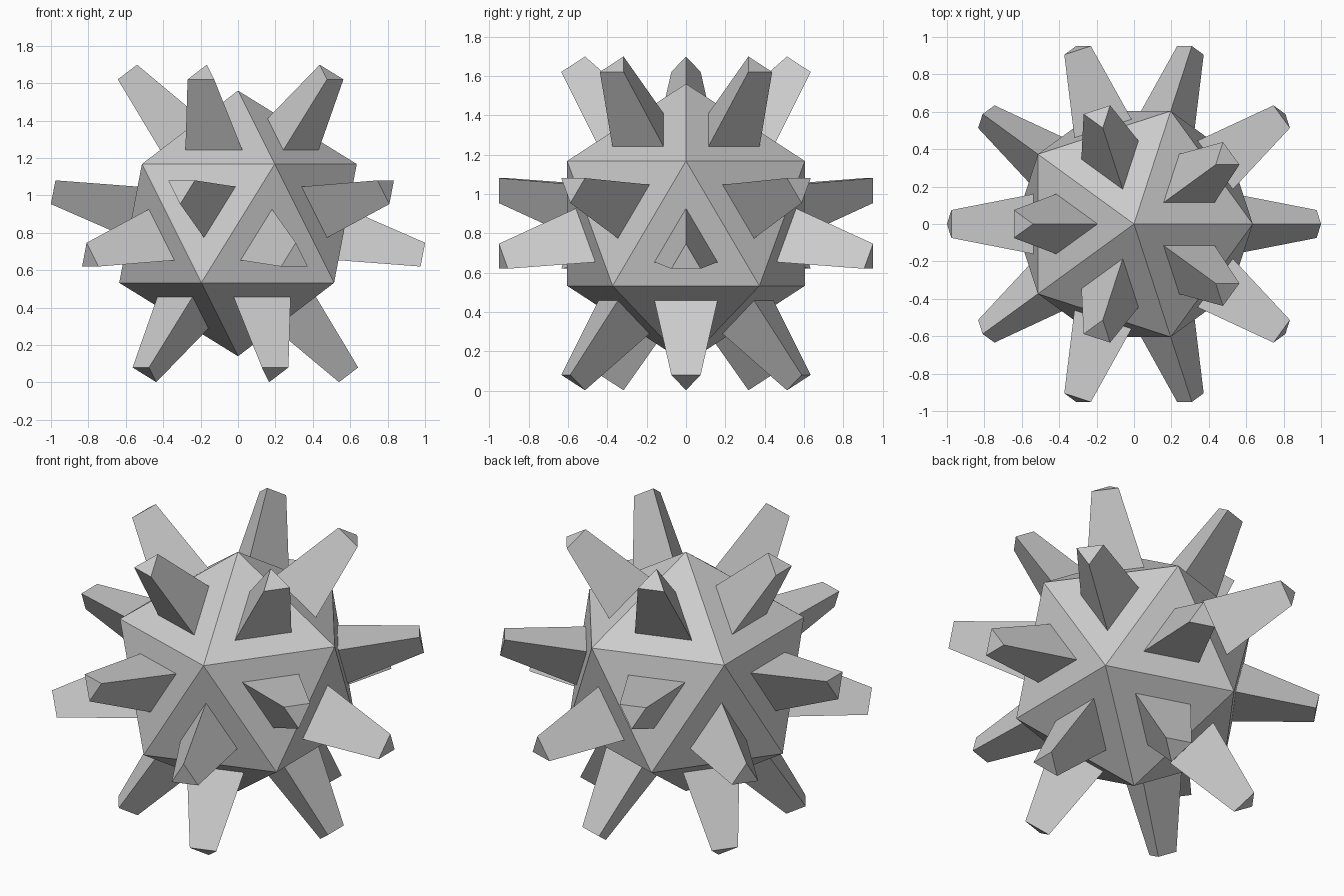
import bpy
import bmesh
from math import cos, sin, pi, sqrt
from mathutils import Vector

cube = bpy.data.objects.get("Cube")
if cube:
    bpy.data.objects.remove(cube, do_unlink=True)

RADIUS = 0.71        # centre to corner of the core
CENTRE_Z = 0.85
BASE_SCALE = 0.43    # spike foot relative to its core face
TIP_SCALE = 0.2      # spike tip relative to its core face
TIP_DISTANCE = 1.002  # centre to spike tip

grey = bpy.data.materials.new("grey")
grey.use_nodes = True
colour = (0.6, 0.6, 0.6, 1)
grey.diffuse_color = colour
grey.node_tree.nodes["Principled BSDF"].inputs["Base Color"].default_value = colour

# Core: a twenty-sided solid from two poles and two staggered rings of five
bm = bmesh.new()
for side in (1, -1):
    bm.verts.new((0, 0, side * RADIUS))
    for i in range(5):
        a = 2 * pi * i / 5
        ring = Vector((2 * cos(a), 2 * sin(a), 1)) * (RADIUS / sqrt(5))
        bm.verts.new(ring * side)
bmesh.ops.convex_hull(bm, input=bm.verts)
bmesh.ops.recalc_face_normals(bm, faces=bm.faces)

# Spike feet: inset every core face
core_faces = list(bm.faces)
inradius = core_faces[0].edges[0].calc_length() / (2 * sqrt(3))
bmesh.ops.inset_individual(bm, faces=core_faces, use_even_offset=True,
                           thickness=inradius * (1 - BASE_SCALE))

# Spikes: pull each foot outward and taper it
tips = bmesh.ops.extrude_discrete_faces(bm, faces=core_faces)["faces"]
for tip in tips:
    middle = tip.calc_center_median()
    end = middle.normalized() * TIP_DISTANCE
    for v in tip.verts:
        v.co = end + (v.co - middle) * (TIP_SCALE / BASE_SCALE)

bmesh.ops.recalc_face_normals(bm, faces=bm.faces)
bmesh.ops.translate(bm, verts=bm.verts, vec=(0, 0, CENTRE_Z))

mesh = bpy.data.meshes.new("spiked_ball")
bm.to_mesh(mesh)
bm.free()
mesh.materials.append(grey)
ball = bpy.data.objects.new("spiked_ball", mesh)
bpy.context.collection.objects.link(ball)
